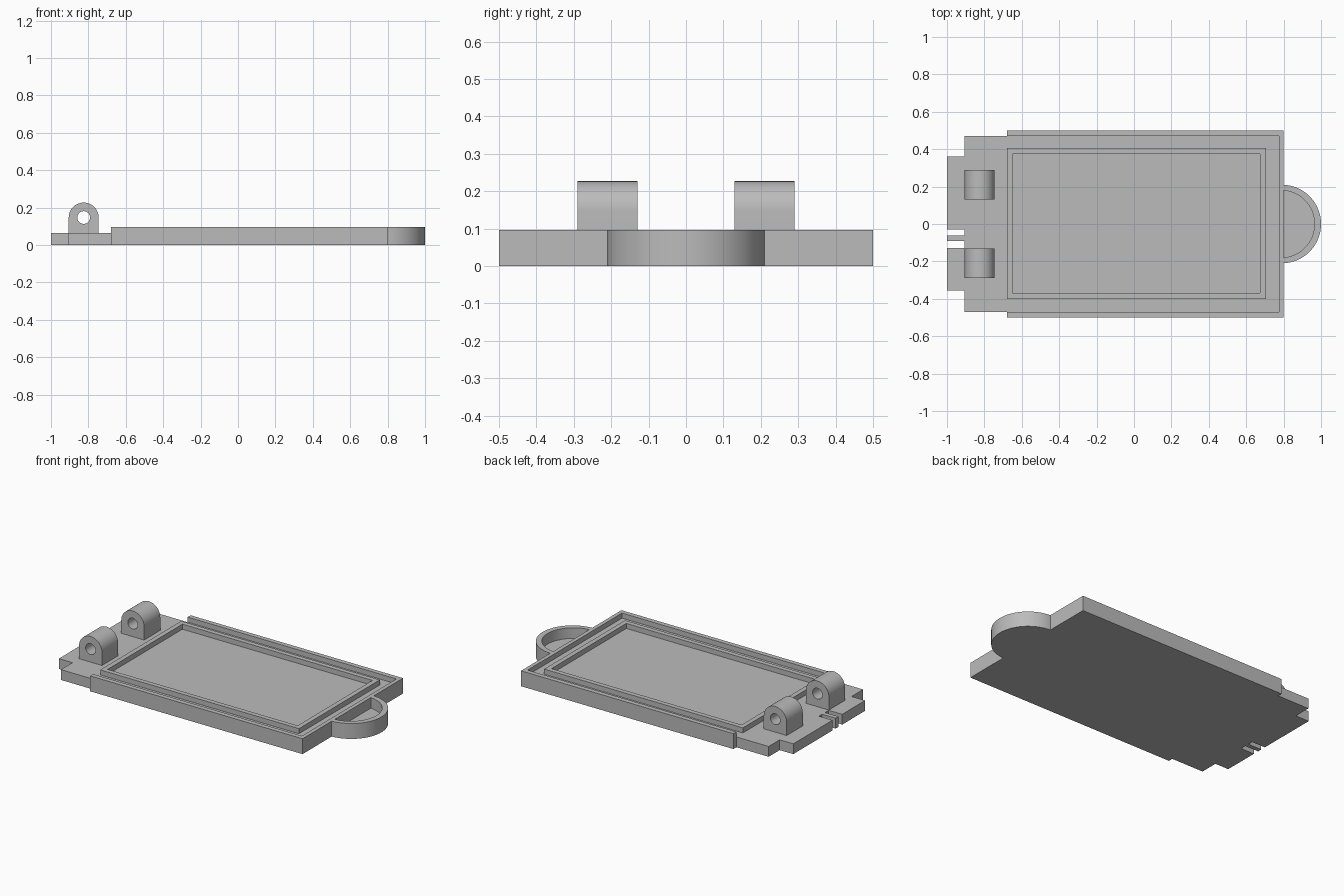
import bpy, bmesh, math

if "Cube" in bpy.data.objects:
    bpy.data.objects.remove(bpy.data.objects["Cube"])

grey = bpy.data.materials.new("plain_grey")
grey.diffuse_color = (0.5, 0.5, 0.5, 1)
grey.use_nodes = True
grey.node_tree.nodes["Principled BSDF"].inputs["Base Color"].default_value = grey.diffuse_color

BASE, TOP = 0.065, 0.097


def prism(name, pts, a, b, axis="z"):
    """Extrude a 2D outline from a to b along z (outline in xy) or y (outline in xz)."""
    place = (lambda p, d: (p[0], p[1], d)) if axis == "z" else (lambda p, d: (p[0], d, p[1]))
    bm = bmesh.new()
    low = [bm.verts.new(place(p, a)) for p in pts]
    high = [bm.verts.new(place(p, b)) for p in pts]
    bm.faces.new(low)
    bm.faces.new(high)
    n = len(pts)
    for i in range(n):
        j = (i + 1) % n
        bm.faces.new((low[i], low[j], high[j], high[i]))
    bmesh.ops.recalc_face_normals(bm, faces=bm.faces)
    mesh = bpy.data.meshes.new(name)
    bm.to_mesh(mesh)
    bm.free()
    mesh.materials.append(grey)
    obj = bpy.data.objects.new(name, mesh)
    bpy.context.collection.objects.link(obj)
    return obj


def arc(cx, cy, r, start, end, n=48):
    return [(cx + r * math.cos(math.radians(start + (end - start) * i / n)),
             cy + r * math.sin(math.radians(start + (end - start) * i / n))) for i in range(n + 1)]


def rect(x0, x1, y0, y1):
    return [(x0, y0), (x1, y0), (x1, y1), (x0, y1)]


def activate(obj):
    bpy.ops.object.select_all(action="DESELECT")
    obj.select_set(True)
    bpy.context.view_layer.objects.active = obj


def cut(obj, cutter):
    activate(obj)
    mod = obj.modifiers.new("cut", "BOOLEAN")
    mod.operation, mod.solver, mod.object = "DIFFERENCE", "EXACT", cutter
    bpy.ops.object.modifier_apply(modifier=mod.name)
    bpy.data.objects.remove(cutter)


def smooth(obj):
    activate(obj)
    bpy.ops.object.shade_smooth_by_angle(angle=math.radians(30))


# Tray: full plan with round handle, stepped tail and notched tab
handle_start = math.degrees(math.acos(0.01 / 0.21))
plan = [(-0.68, -0.5), (0.80, -0.5)]
plan += arc(0.79, 0, 0.21, -handle_start, handle_start)
plan += [(0.80, 0.5), (-0.68, 0.5), (-0.68, 0.47), (-0.905, 0.47), (-0.905, 0.36), (-1, 0.36)]
for top, bottom in ((-0.03, -0.062), (-0.09, -0.127)):   # slots either side of the small tooth
    plan += [(-1, top), (-0.905, top), (-0.905, bottom), (-1, bottom)]
plan += [(-1, -0.355), (-0.905, -0.355), (-0.905, -0.47), (-0.68, -0.47)]
tray = prism("tray", plan, 0, TOP)

# Lowered deck inside the rim, open at the tail
cut(tray, prism("deck_cutter", rect(-1.1, 0.775, -0.47, 0.47), BASE, 0.3))

# Hollow of the handle
inner = math.degrees(math.acos(0.015 / 0.18))
cut(tray, prism("handle_cutter", arc(0.785, 0, 0.18, -inner, inner), 0.03, 0.3))
smooth(tray)

# Raised inner frame on the deck
frame = prism("inner_frame", rect(-0.68, 0.705, -0.4, 0.405), BASE, TOP)
cut(frame, prism("frame_cutter", rect(-0.65, 0.675, -0.37, 0.375), 0, 0.3))

# Pair of hinge lugs with pin holes
for name, y0 in (("front_hinge_lug", -0.29), ("back_hinge_lug", 0.13)):
    profile = [(-0.905, BASE), (-0.745, BASE)] + arc(-0.825, 0.147, 0.08, 0, 180, 32)
    lug = prism(name, profile, y0, y0 + 0.16, "y")
    cut(lug, prism("pin_cutter", arc(-0.825, 0.147, 0.034, 0, 360, 32)[:-1], y0 - 0.1, y0 + 0.3, "y"))
    smooth(lug)
